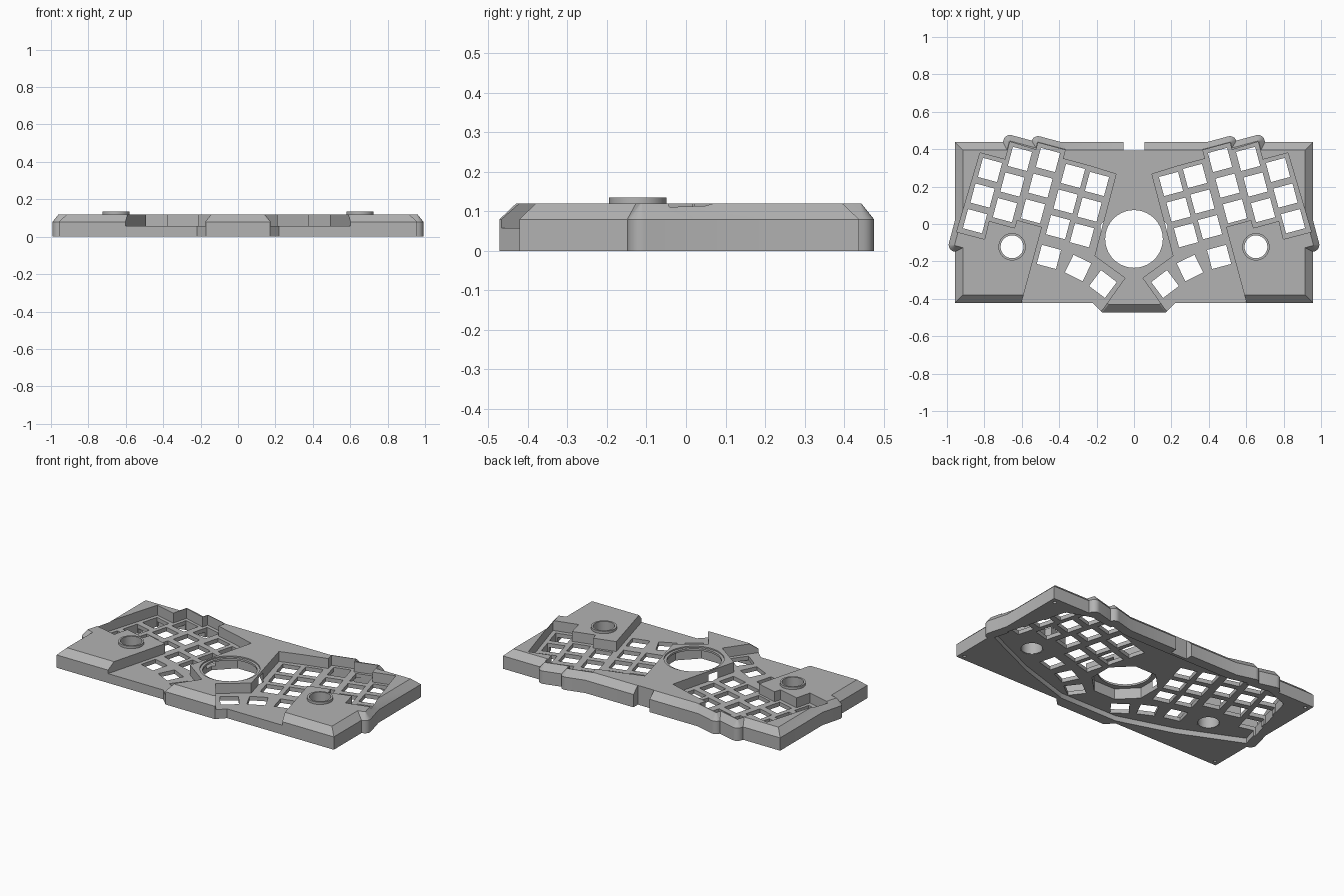
import bpy, bmesh
from math import cos, sin, pi, radians
from mathutils import Vector, Matrix

cube = bpy.data.objects.get("Cube")
if cube:
    bpy.data.objects.remove(cube, do_unlink=True)

grey = bpy.data.materials.new("matte_grey")
grey.use_nodes = True
grey.diffuse_color = (0.45, 0.45, 0.45, 1)
grey.node_tree.nodes["Principled BSDF"].inputs["Base Color"].default_value = grey.diffuse_color

TILT = radians(15)
WALL, PLATE, SHOULDER, TOP = 0.036, 0.058, 0.08, 0.12


def add_loft(bm, layers):
    """Stack closed outlines given as (z, points) into a capped solid."""
    rings = [[bm.verts.new((x, y, z)) for x, y in pts] for z, pts in layers]
    n = len(rings[0])
    for a, b in zip(rings, rings[1:]):
        for i in range(n):
            j = (i + 1) % n
            bm.faces.new((a[i], a[j], b[j], b[i]))
    bm.faces.new(rings[0][::-1])
    bm.faces.new(rings[-1])


def solid(name, *lofts):
    bm = bmesh.new()
    for layers in lofts:
        add_loft(bm, layers)
    bmesh.ops.recalc_face_normals(bm, faces=bm.faces)
    mesh = bpy.data.meshes.new(name)
    bm.to_mesh(mesh)
    bm.free()
    mesh.materials.append(grey)
    obj = bpy.data.objects.new(name, mesh)
    bpy.context.scene.collection.objects.link(obj)
    return obj


def prism(pts, z0, z1):
    return [(z0, pts), (z1, pts)]


def circle(x, y, r, n=48, turn=0):
    return [(x + r * cos(2 * pi * i / n + turn), y + r * sin(2 * pi * i / n + turn)) for i in range(n)]


def rect(x, y, hx, hy, angle=0, radius=0):
    """Rectangle outline, grown outwards by radius with round corners."""
    rot = Matrix.Rotation(angle, 2)
    pts = []
    for k, (sx, sy) in enumerate([(1, 1), (-1, 1), (-1, -1), (1, -1)]):
        for i in range(7 if radius else 1):
            a = k * pi / 2 + i * pi / 12
            p = rot @ Vector((sx * hx + radius * cos(a), sy * hy + radius * sin(a)))
            pts.append((x + p.x, y + p.y))
    return pts


def flip(pts, side):
    return [(side * x, y) for x, y in pts]


def boolean(target, other, mode):
    mod = target.modifiers.new("cut", 'BOOLEAN')
    mod.object, mod.operation, mod.solver = other, mode, 'EXACT'
    other.hide_render = True
    graph = bpy.context.evaluated_depsgraph_get()
    mesh = bpy.data.meshes.new_from_object(target.evaluated_get(graph))
    target.modifiers.clear()
    target.data = mesh
    bpy.data.objects.remove(other, do_unlink=True)


# Key positions on the left half: column tops, then the thumb arc
columns = [(0.770, 0.289), (0.610, 0.348), (0.460, 0.342), (0.326, 0.257), (0.198, 0.214)]
keys = [(x + 0.04 * r, y - 0.137 * r, 15) for x, y in columns for r in range(3)]
keys += [(0.455, -0.176, 15), (0.299, -0.235, 26), (0.166, -0.321, 37)]

# Main slab with chamfered top edges
case = solid("keyboard_case", [
    (0, rect(0, 0.008, 0.957, 0.43)), (SHOULDER, rect(0, 0.008, 0.957, 0.43)),
    (TOP, rect(0, 0.008, 0.915, 0.388))])

# Front nose
nose_low = [(-0.22, -0.422), (-0.17, -0.472), (0.17, -0.472), (0.22, -0.422), (0.2, -0.3), (-0.2, -0.3)]
nose_top = [(-0.18, -0.38), (-0.135, -0.43), (0.135, -0.43), (0.18, -0.38), (0.16, -0.3), (-0.16, -0.3)]
boolean(case, solid("nose", [(0, nose_low), (SHOULDER, nose_low), (TOP, nose_top)]), 'UNION')

# Rounded bulges around the three outer key columns
down = Vector((sin(TILT), -cos(TILT)))
for side in (1, -1):
    for (x, y), length in zip(columns, (0.36, 0.1, 0.1)):
        c = Vector((x, y)) + down * (length / 2)
        low, top = (flip(rect(c.x, c.y, 0.075, 0.075 + length / 2, TILT, r), side) for r in (WALL, 0.004))
        boolean(case, solid("bulge", [(0, low), (SHOULDER, low), (TOP, top)]), 'UNION')

# Sunken key wells, open towards the front
well = [(0.823, 0.380), (0.688, 0.344), (0.663, 0.439), (0.523, 0.396), (0.513, 0.434),
        (0.368, 0.395), (0.380, 0.349), (0.235, 0.310), (0.096, 0.267), (0.211, -0.171),
        (0.048, -0.289), (0.21, -0.516), (0.639, -0.56), (0.492, -0.016), (0.626, 0.021),
        (0.639, -0.021), (0.775, 0.016), (0.799, -0.081), (0.948, -0.042)]
for side in (1, -1):
    boolean(case, solid("well_cutter", prism(flip(well, side), PLATE, 0.3)), 'DIFFERENCE')

# Hollow underside, with a deeper pocket below the ball opening
half = [(0.2, -0.4), (0.55, -0.29), (0.93, -0.12), (0.8, 0.36), (0.66, 0.41), (0.36, 0.375), (0.1, 0.375)]
hollow = half + flip(half, -1)[::-1]
boolean(case, solid("hollow_cutter", prism(hollow, -0.1, 0.033)), 'DIFFERENCE')
boolean(case, solid("pocket_cutter", prism(circle(0, -0.08, 0.195, 8, pi / 8), -0.1, 0.1)), 'DIFFERENCE')

# Key openings
openings = [prism(flip(rect(x, y, 0.053, 0.053, radians(a)), s), -0.1, 0.3)
            for x, y, a in keys for s in (1, -1)]
boolean(case, solid("key_cutter", *openings), 'DIFFERENCE')

# Ball opening with a stepped rim, dial openings and cable notch
boolean(case, solid("ball_cutter", prism(circle(0, -0.08, 0.154, 64), -0.1, 0.3)), 'DIFFERENCE')
boolean(case, solid("rim_cutter", prism(circle(0, -0.08, 0.17, 64), 0.112, 0.3)), 'DIFFERENCE')
dials = [prism(circle(s * 0.652, -0.122, 0.066), -0.1, 0.3) for s in (1, -1)]
boolean(case, solid("dial_cutter", *dials), 'DIFFERENCE')
boolean(case, solid("notch_cutter", prism(rect(0, 0.45, 0.056, 0.056), -0.1, 0.3)), 'DIFFERENCE')

# Screw holes in the underside corners
screws = [prism(circle(s * 0.925, y, 0.01, 12), -0.1, 0.05) for s in (1, -1) for y in (-0.39, 0.405)]
boolean(case, solid("screw_cutter", *screws), 'DIFFERENCE')

# Raised collars around the dials
collars = []
for side, name in ((1, "left"), (-1, "right")):
    collar = solid(name + "_dial_collar", prism(circle(side * 0.652, -0.122, 0.073), 0.034, 0.135))
    boolean(collar, solid("bore", prism(circle(side * 0.652, -0.122, 0.061), -0.1, 0.3)), 'DIFFERENCE')
    collars.append(collar)

# Smooth the curves and keep the edges crisp
bpy.ops.object.select_all(action='DESELECT')
for obj in [case] + collars:
    obj.select_set(True)
bpy.context.view_layer.objects.active = case
bpy.ops.object.shade_smooth_by_angle(angle=radians(25))
